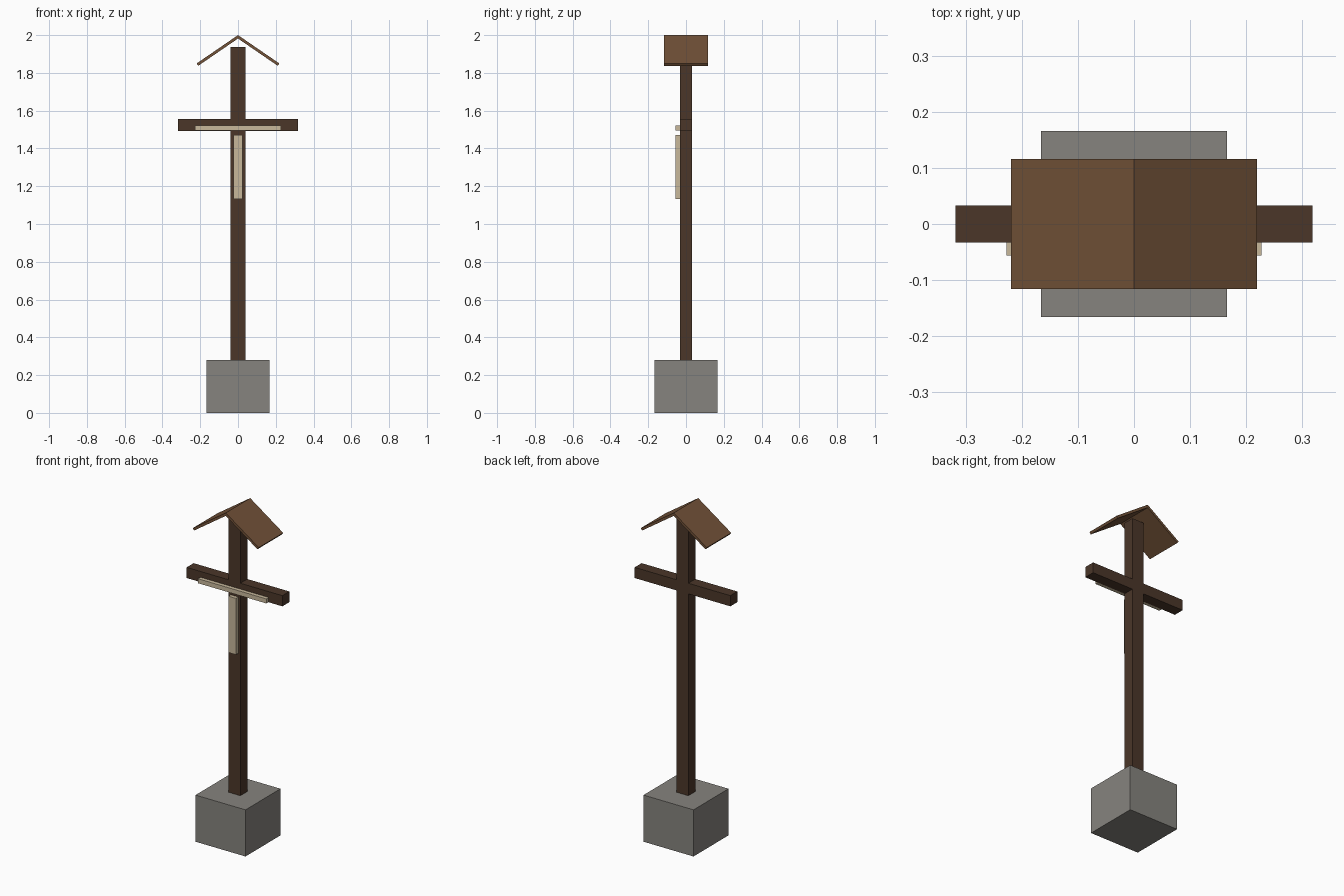
import bpy
from math import cos, sin, atan2

if "Cube" in bpy.data.objects:
    bpy.data.objects.remove(bpy.data.objects["Cube"])


def material(name, rgb):
    m = bpy.data.materials.new(name)
    m.diffuse_color = (*rgb, 1)
    m.use_nodes = True
    m.node_tree.nodes["Principled BSDF"].inputs["Base Color"].default_value = m.diffuse_color
    return m


STONE = material("stone", (0.24, 0.23, 0.21))
DARK = material("dark_wood", (0.07, 0.037, 0.022))
ROOF = material("roof_wood", (0.17, 0.085, 0.04))
PALE = material("pale_wood", (0.58, 0.48, 0.33))


def prism(name, profile, y0, y1, mat):
    """Extrude a counter-clockwise (seen from the front) x-z profile from y0 to y1."""
    n = len(profile)
    verts = [(x, y, z) for y in (y0, y1) for x, z in profile]
    faces = [tuple(range(n)), tuple(reversed(range(n, 2 * n)))]
    faces += [(i, i + n, (i + 1) % n + n, (i + 1) % n) for i in range(n)]
    mesh = bpy.data.meshes.new(name)
    mesh.from_pydata(verts, [], faces)
    mesh.materials.append(mat)
    obj = bpy.data.objects.new(name, mesh)
    bpy.context.collection.objects.link(obj)
    return obj


def box(name, hx, y0, y1, z0, z1, mat):
    return prism(name, [(-hx, z0), (hx, z0), (hx, z1), (-hx, z1)], y0, y1, mat)


# Stone block, post and crossbar
box("base_block", 0.166, -0.166, 0.166, 0, 0.28, STONE)
box("post", 0.039, -0.033, 0.033, 0.28, 1.937, DARK)
box("crossbar", 0.318, -0.033, 0.033, 1.492, 1.556, DARK)

# Pale figure mounted on the front: arms and body
box("figure_arms", 0.227, -0.056, -0.033, 1.494, 1.521, PALE)
box("figure_body", 0.025, -0.056, -0.033, 1.132, 1.47, PALE)

# Two sloping roof boards meeting at the ridge
ridge, eave_x, eave_z, thick = 2.0, 0.2188, 1.85, 0.015
a = atan2(ridge - eave_z, eave_x)
right = [(0, ridge - thick / cos(a)),
         (eave_x - thick * sin(a), eave_z - thick * cos(a)),
         (eave_x, eave_z), (0, ridge)]
prism("roof_right", right, -0.116, 0.116, ROOF)
prism("roof_left", [(-x, z) for x, z in reversed(right)], -0.116, 0.116, ROOF)
